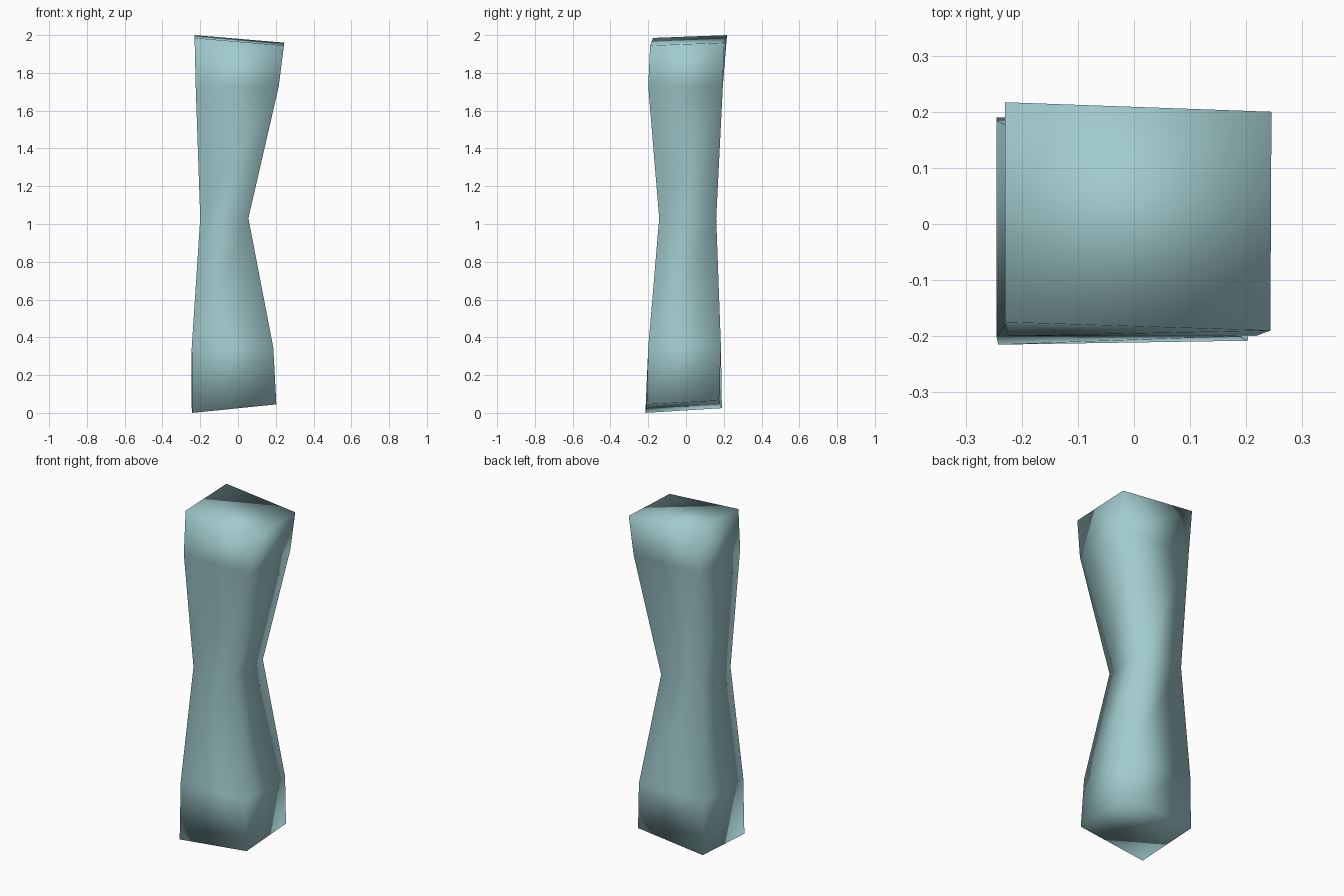
import bpy, bmesh

if "Cube" in bpy.data.objects:
    bpy.data.objects.remove(bpy.data.objects["Cube"])


def ring(x0, x1, y0, y1, z):
    """Level rectangular section, corners counter-clockwise from front left."""
    return [(x0, y0, z), (x1, y0, z), (x1, y1, z), (x0, y1, z)]


# Cross-sections from bottom to top; the two ends are slightly tilted
sections = [
    [(-0.242, -0.215, 0.0), (0.203, -0.208, 0.045),
     (0.2, 0.175, 0.065), (-0.245, 0.19, 0.025)],
    ring(-0.245, 0.187, -0.2, 0.185, 0.345),
    ring(-0.2, 0.055, -0.142, 0.16, 1.03),
    ring(-0.224, 0.216, -0.2, 0.195, 1.73),
    [(-0.23, -0.175, 1.985), (0.243, -0.19, 1.945),
     (0.245, 0.2, 1.96), (-0.23, 0.217, 2.0)],
]

# Waisted pillar skinned through the sections
bm = bmesh.new()
loops = [[bm.verts.new(p) for p in s] for s in sections]
for low, high in zip(loops, loops[1:]):
    for i in range(4):
        j = (i + 1) % 4
        bm.faces.new((low[i], low[j], high[j], high[i]))
bm.faces.new(loops[0][::-1])
bm.faces.new(loops[-1])

# Smooth shading throughout, including the ends
for f in bm.faces:
    f.smooth = True
mesh = bpy.data.meshes.new("waisted_pillar")
bm.to_mesh(mesh)
bm.free()
pillar = bpy.data.objects.new("waisted_pillar", mesh)
bpy.context.collection.objects.link(pillar)

# Pale teal finish
mat = bpy.data.materials.new("pale_teal")
mat.diffuse_color = (0.36, 0.6, 0.62, 1)
mat.use_nodes = True
mat.node_tree.nodes["Principled BSDF"].inputs["Base Color"].default_value = mat.diffuse_color
mesh.materials.append(mat)
